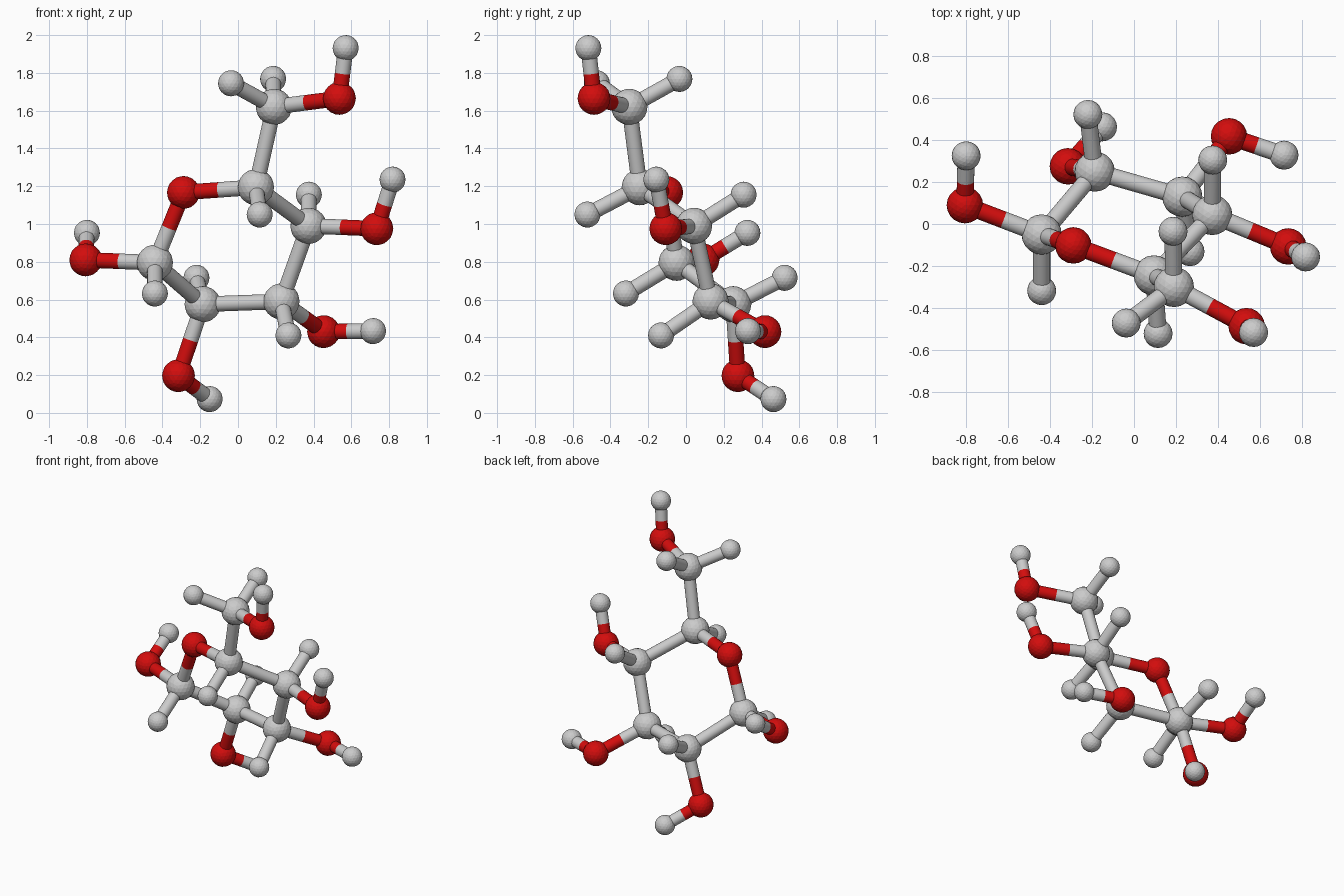
import bpy
from mathutils import Vector

if "Cube" in bpy.data.objects:
    bpy.data.objects.remove(bpy.data.objects["Cube"])

red = bpy.data.materials.new("oxygen_red")
red.diffuse_color = (0.65, 0.004, 0.004, 1)
red.use_nodes = True
red.node_tree.nodes["Principled BSDF"].inputs["Base Color"].default_value = red.diffuse_color

RADIUS = {"C": 0.096, "O": 0.087, "H": 0.069}
BOND_RADIUS = 0.041

# atom centres; the first letter is the element
ATOMS = {
    "C1": (-0.44, -0.05, 0.795), "C2": (-0.187, 0.25, 0.575),
    "C3": (0.23, 0.13, 0.59), "C4": (0.373, 0.043, 0.99),
    "C5": (0.095, -0.245, 1.195), "C6": (0.19, -0.30, 1.62),
    "O1": (-0.806, 0.09, 0.81), "O2": (-0.315, 0.275, 0.197),
    "O3": (0.453, 0.418, 0.43), "O4": (0.735, -0.107, 0.975),
    "O5": (-0.289, -0.102, 1.167), "O6": (0.537, -0.487, 1.665),
    "H1": (-0.44, -0.318, 0.632), "H2": (-0.22, 0.522, 0.715),
    "H3": (0.267, -0.132, 0.41), "H4": (0.375, 0.305, 1.155),
    "H5": (0.115, -0.522, 1.05), "H6a": (-0.037, -0.472, 1.745),
    "H6b": (0.186, -0.035, 1.768),
    "HO1": (-0.80, 0.325, 0.953), "HO2": (-0.15, 0.463, 0.073),
    "HO3": (0.715, 0.328, 0.433), "HO4": (0.818, -0.157, 1.235),
    "HO6": (0.57, -0.517, 1.931),
}

BONDS = """C1-C2 C2-C3 C3-C4 C4-C5 C5-O5 O5-C1 C5-C6
C1-O1 C2-O2 C3-O3 C4-O4 C6-O6 C1-H1 C2-H2 C3-H3 C4-H4 C5-H5
C6-H6a C6-H6b O1-HO1 O2-HO2 O3-HO3 O4-HO4 O6-HO6""".split()

ELEMENT = {"C": "carbon", "O": "oxygen", "H": "hydrogen"}


def finish(name, element):
    ob = bpy.context.object
    ob.name = name
    if element == "O":
        ob.data.materials.append(red)
    return ob


def atom(key):
    e = key[0]
    bpy.ops.mesh.primitive_ico_sphere_add(
        subdivisions=3, radius=RADIUS[e], location=ATOMS[key])
    finish(f"{ELEMENT[e]}_atom_{key}", e)


def rod(name, a, b, element):
    d = b - a
    bpy.ops.mesh.primitive_cylinder_add(
        vertices=24, radius=BOND_RADIUS, depth=d.length,
        location=(a + b) / 2, rotation=d.to_track_quat("Z", "Y").to_euler())
    finish(name, element)
    bpy.ops.object.shade_smooth_by_angle()


# balls
for key in ATOMS:
    atom(key)

# sticks: each half takes the colour of its own atom
for bond in BONDS:
    p, q = bond.split("-")
    a, b = Vector(ATOMS[p]), Vector(ATOMS[q])
    mid = (a + b) / 2
    rod(f"bond_{p}_{q}_start", a, mid, p[0])
    rod(f"bond_{p}_{q}_end", mid, b, q[0])
